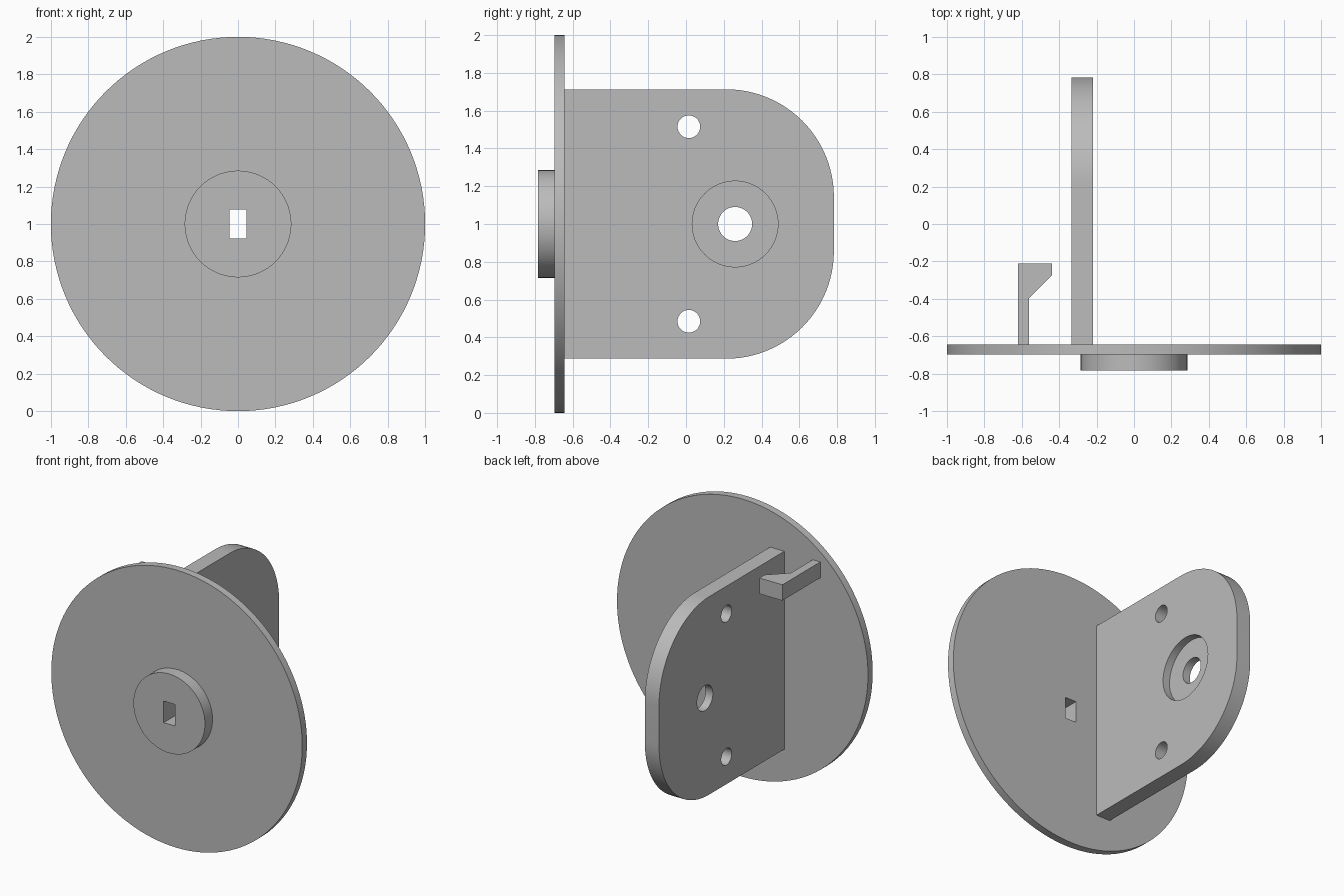
import bpy
import bmesh
from math import radians, sin, cos, pi
from mathutils import Matrix, Vector

cube = bpy.data.objects.get("Cube")
if cube:
    bpy.data.objects.remove(cube, do_unlink=True)

GREY = (0.5, 0.5, 0.5, 1)
grey = bpy.data.materials.new("plain grey")
grey.use_nodes = True
grey.diffuse_color = GREY
grey.node_tree.nodes["Principled BSDF"].inputs["Base Color"].default_value = GREY


def finish(name, bm):
    bmesh.ops.recalc_face_normals(bm, faces=bm.faces)
    mesh = bpy.data.meshes.new(name)
    bm.to_mesh(mesh)
    bm.free()
    mesh.materials.append(grey)
    obj = bpy.data.objects.new(name, mesh)
    bpy.context.collection.objects.link(obj)
    return obj


def cylinder(name, axis, centre, radius, depth, sides=96):
    bm = bmesh.new()
    turn = Vector((0, 0, 1)).rotation_difference(Vector(axis)).to_matrix().to_4x4()
    bmesh.ops.create_cone(bm, cap_ends=True, segments=sides, radius1=radius,
                          radius2=radius, depth=depth,
                          matrix=Matrix.Translation(centre) @ turn)
    return finish(name, bm)


def box(name, centre, size):
    bm = bmesh.new()
    bmesh.ops.create_cube(bm, size=1, matrix=Matrix.Translation(centre)
                          @ Matrix.Diagonal((*size, 1)))
    return finish(name, bm)


def extrude(name, points, offset):
    bm = bmesh.new()
    face = bm.faces.new([bm.verts.new(p) for p in points])
    new = bmesh.ops.extrude_face_region(bm, geom=[face])["geom"]
    bmesh.ops.translate(bm, vec=offset,
                        verts=[v for v in new if isinstance(v, bmesh.types.BMVert)])
    return finish(name, bm)


def activate(obj):
    bpy.ops.object.select_all(action='DESELECT')
    obj.select_set(True)
    bpy.context.view_layer.objects.active = obj


def cut(obj, cutters):
    activate(obj)
    for cutter in cutters:
        mod = obj.modifiers.new("hole", 'BOOLEAN')
        mod.operation = 'DIFFERENCE'
        mod.solver = 'EXACT'
        mod.object = cutter
        bpy.ops.object.modifier_apply(modifier=mod.name)


X, Y = (1, 0, 0), (0, 1, 0)
DISC_BACK, DISC_FRONT, BOSS_FRONT = -0.643, -0.697, -0.783

# Front disc and raised boss with a rectangular slot through both
disc = cylinder("front_disc", Y, (0, (DISC_BACK + DISC_FRONT) / 2, 1), 1,
                DISC_BACK - DISC_FRONT, 128)
boss = cylinder("front_boss", Y, (0, (DISC_FRONT + BOSS_FRONT) / 2, 1), 0.285,
                DISC_FRONT - BOSS_FRONT)
slot = box("slot_cutter", (0, -0.7, 1), (0.09, 0.4, 0.155))
cut(disc, [slot])
cut(boss, [slot])

# Upright mounting plate with two rounded rear corners
LEFT, RIGHT = -0.22, -0.333
END, HALF, ROUND = 0.783, 0.713, 0.57
outline = [(RIGHT, DISC_BACK, 1 - HALF)]
for side in (-1, 1):
    for i in range(25):
        a = pi / 2 * (i / 24 if side > 0 else i / 24 - 1)
        outline.append((RIGHT, END - ROUND + ROUND * cos(a),
                        1 + side * (HALF - ROUND) + ROUND * sin(a)))
outline.append((RIGHT, DISC_BACK, 1 + HALF))
plate = extrude("mounting_plate", outline, (LEFT - RIGHT, 0, 0))

# Shaft hole, its counterbore and two screw holes
cutters = [cylinder("shaft_cutter", X, (-0.28, 0.26, 1), 0.09, 0.5, 64),
           cylinder("counterbore_cutter", X, (LEFT + 0.045, 0.26, 1), 0.227, 0.2)]
for z in (-0.515, 0.515):
    cutters.append(cylinder("screw_cutter", X, (-0.28, 0.015, 1 + z), 0.06, 0.5, 48))
cut(plate, cutters)

# Small hooked clip behind the disc
clip_top = 1 + HALF
clip_shape = [(-0.62, DISC_BACK), (-0.56, DISC_BACK), (-0.56, -0.395),
              (-0.437, -0.272), (-0.437, -0.212), (-0.62, -0.212)]
clip = extrude("hook_clip", [(x, y, clip_top) for x, y in clip_shape], (0, 0, -0.114))

for cutter in cutters + [slot]:
    bpy.data.objects.remove(cutter, do_unlink=True)

for obj in (disc, boss, plate):
    activate(obj)
    bpy.ops.object.shade_smooth_by_angle(angle=radians(30))
